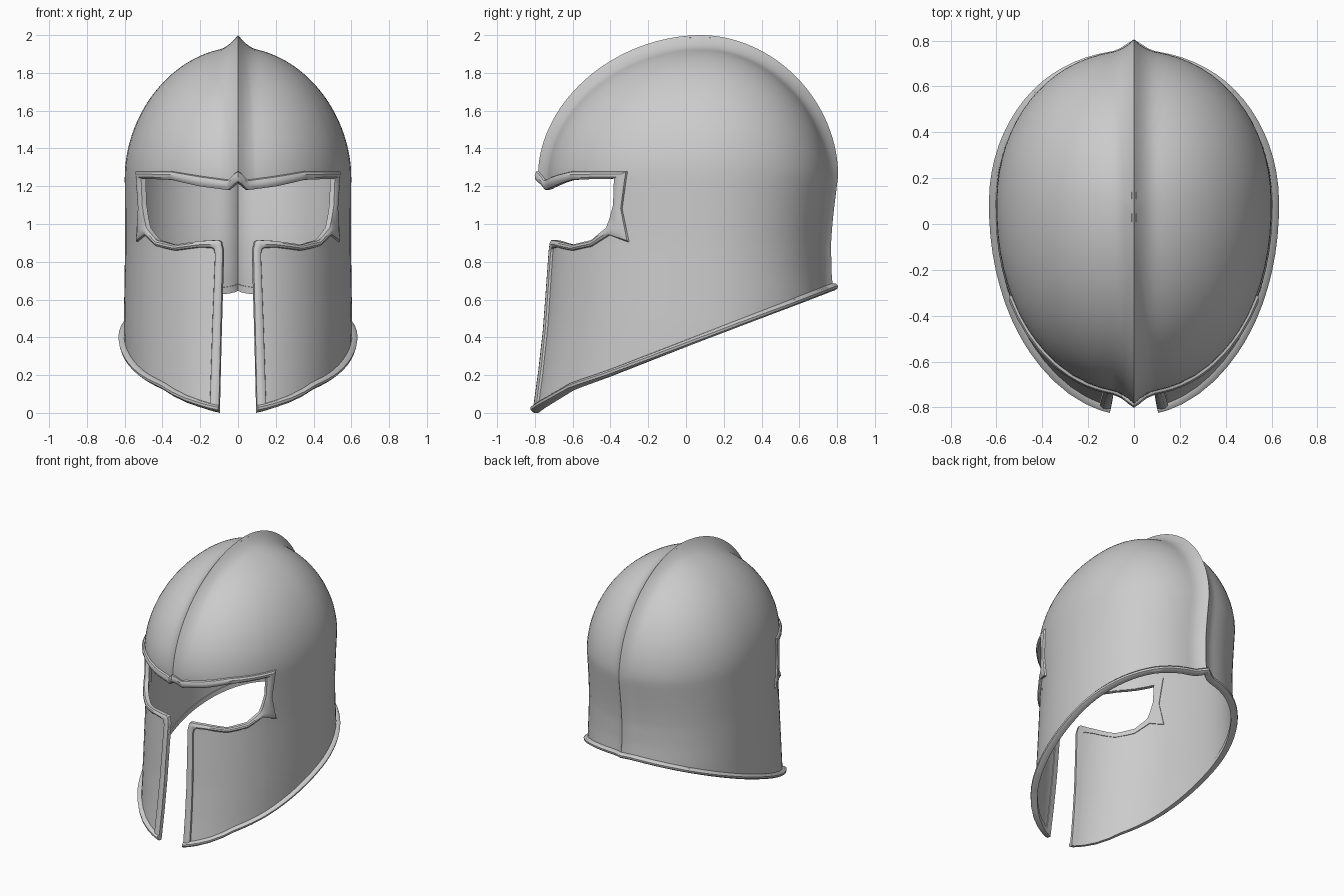
import bpy, bmesh, math
from mathutils import Vector

if "Cube" in bpy.data.objects:
    bpy.data.objects.remove(bpy.data.objects["Cube"])

YC, ZD, ZT = 0.08, 1.25, 1.935          # plan centre, dome start, dome top


def lerp(table, v):
    if v <= table[0][0]:
        return table[0][1]
    for (a, p), (b, q) in zip(table, table[1:]):
        if v <= b:
            return p + (q - p) * (v - a) / (b - a)
    return table[-1][1]


FRONT = [(0, -.81), (.2, -.78), (.45, -.75), (.9, -.715), (1.1, -.725), (1.25, -.735)]
BACK = [(.6, .735), (.75, .722), (.9, .72), (1.0, .727), (1.1, .738), (1.25, .757)]
WIDTH = [(0, .60), (.45, .605), (.9, .598), (1.25, .60)]
EDGE = [(-.81, 0), (-.77, .03), (-.6, .13), (-.4, .2), (.82, .67)]


def spow(v, p=.952):
    return math.copysign(abs(v) ** p, v)


def surf(th, z):
    """Point on the helmet at plan angle th (0 = front) and height z."""
    w = min(max((z - ZD) / (ZT - ZD), 0), 1)
    k = max(1 - w ** 1.9, 0) ** .52
    c = math.cos(th)
    semi = YC - lerp(FRONT, z) if c > 0 else lerp(BACK, z) - YC
    p = Vector((lerp(WIDTH, z) * k * spow(math.sin(th)), YC - semi * k * spow(c), z))
    # raised ridge along the centre line
    f = max(0, 1 - abs(p.x) / .1) ** 2
    d = Vector((0, p.y - YC, max(0, z - ZD)))
    if f > 0 and d.length > 1e-6:
        p += d.normalized() * f * (.048 + .017 * w)
    return p


def normal(th, z):
    e = .004
    return (surf(th + e, z) - surf(th - e, z)).cross(surf(th, z + e) - surf(th, z - e)).normalized()


def bottom(th):
    z = .3
    for _ in range(25):
        z = lerp(EDGE, surf(th, z).y)
    return z


def finish(name, bm, thick=0):
    me = bpy.data.meshes.new(name)
    bm.to_mesh(me)
    bm.free()
    ob = bpy.data.objects.new(name, me)
    bpy.context.collection.objects.link(ob)
    bpy.ops.object.select_all(action='DESELECT')
    ob.select_set(True)
    bpy.context.view_layer.objects.active = ob
    m = ob.modifiers.new("mirror", 'MIRROR')
    m.merge_threshold = .0005
    bpy.ops.object.modifier_apply(modifier=m.name)
    if thick:
        s = ob.modifiers.new("thickness", 'SOLIDIFY')
        s.thickness, s.offset = thick, -1
        bpy.ops.object.modifier_apply(modifier=s.name)
    bpy.ops.object.shade_smooth_by_angle(angle=math.radians(35))


def grid(bm, cols):
    vs = [[bm.verts.new(p) for p in c] for c in cols]
    for a, b in zip(vs, vs[1:]):
        for j in range(len(a) - 1):
            bm.faces.new((a[j], b[j], b[j + 1], a[j + 1]))


# Face opening: slot edge, lower eye edge, outer corner, brow (inner, outer line)
OPENING = [((.153, .0), (.235, .05)), ((.12, .86), (.19, .84)), ((.135, .905), (.2, .865)),
           ((.16, .915), (.22, .872)), ((.32, .91), (.32, .875)), ((.568, .89), (.568, .858)),
           ((.777, .915), (.777, .88)), ((.914, .98), (.94, .94)), ((.945, 1.03), (1.095, .90)),
           ((.977, 1.1), (1.045, 1.08)), ((.992, 1.24), (1.095, 1.28)), ((.604, 1.235), (.604, 1.28)),
           ((.32, 1.20), (.32, 1.255)), ((.0736, 1.18), (.0736, 1.235)), ((0, 1.225), (0, 1.28))]
LOW = [i for i, o in OPENING[1:11]]
BROW = [i for i, o in OPENING[:9:-1]]
TE = .992

front = [.12, .135, .16, .235, .32, .44, .568, .68, .777, .85, .914, .945, .977, TE]
n = 22
side = [TE + (math.pi - .235 - TE) * i / n for i in range(n + 1)]
side += [math.pi - v for v in (.17, .12, .0736, .035, 0)]
R, D = 16, 32


def cheek_col(th):
    zl, pts = lerp(LOW, th), []
    for j in range(R + 1):
        b = bottom(th + .033 * (TE - th) / (TE - .12))
        z = b + (zl - b) * j / R
        pts.append(surf(th + .033 * (1 - z / .86) * (TE - th) / (TE - .12) * (z < .86), z))
    return pts


def side_col(th):
    b = bottom(th)
    return [surf(th, b + (1.24 - b) * j / R) for j in range(R + 1)]


def dome_col(th):
    z0 = lerp(BROW, th)
    return [surf(th, z0 + (ZT - z0) * math.sin(j / D * math.pi / 2)) for j in range(D + 1)]


# Helmet shell: cheek plate, side and neck, dome
bm = bmesh.new()
grid(bm, [cheek_col(t) for t in front[:-1]] + [side_col(TE)])
grid(bm, [side_col(t) for t in side])
grid(bm, [dome_col(t) for t in [0, .035, .0736] + front + side[1:]])
bmesh.ops.remove_doubles(bm, verts=bm.verts, dist=.0008)
for v in bm.verts:
    if abs(v.co.x) < .0005:
        v.co.x = 0
finish("helmet_shell", bm, .015)


def trim(name, pairs, height):
    """Raised band between an inner and an outer line on the shell."""
    prof = [(0, -.02), (0, .4 * height), (.25, .9 * height), (.6, height), (.9, .6 * height),
            (1, -.003), (.95, -.02)]
    bm = bmesh.new()
    rings = []
    for (ti, zi), (to, zo) in pairs:
        ring = []
        for k, h in prof:
            t, z = ti + (to - ti) * k, zi + (zo - zi) * k
            p = surf(t, z) + normal(t, z) * h
            p.z = max(p.z, 0)
            if min(t, math.pi - t) < 1e-5:
                p.x = 0
            ring.append(bm.verts.new(p))
        rings.append(ring)
    for a, b in zip(rings, rings[1:]):
        for j in range(len(prof)):
            q = (j + 1) % len(prof)
            bm.faces.new((a[j], b[j], b[q], a[q]))
    bm.faces.new(rings[0])
    bmesh.ops.recalc_face_normals(bm, faces=bm.faces)
    finish(name, bm)


# Border around slot and eye openings
pairs = []
for (a, b), (c, d) in zip(OPENING, OPENING[1:]):
    for i in range(4):
        mix = lambda p, q: (p[0] + (q[0] - p[0]) * i / 4, p[1] + (q[1] - p[1]) * i / 4)
        pairs.append((mix(a, c), mix(b, d)))
trim("face_opening_border", pairs + [OPENING[-1]], .018)

# Rolled rim along the bottom edge
ths = [.153, .19] + front[3:] + side[1:]
trim("bottom_rim", [((t, bottom(t) - .005), (t, bottom(t) + .033)) for t in ths], .028)
